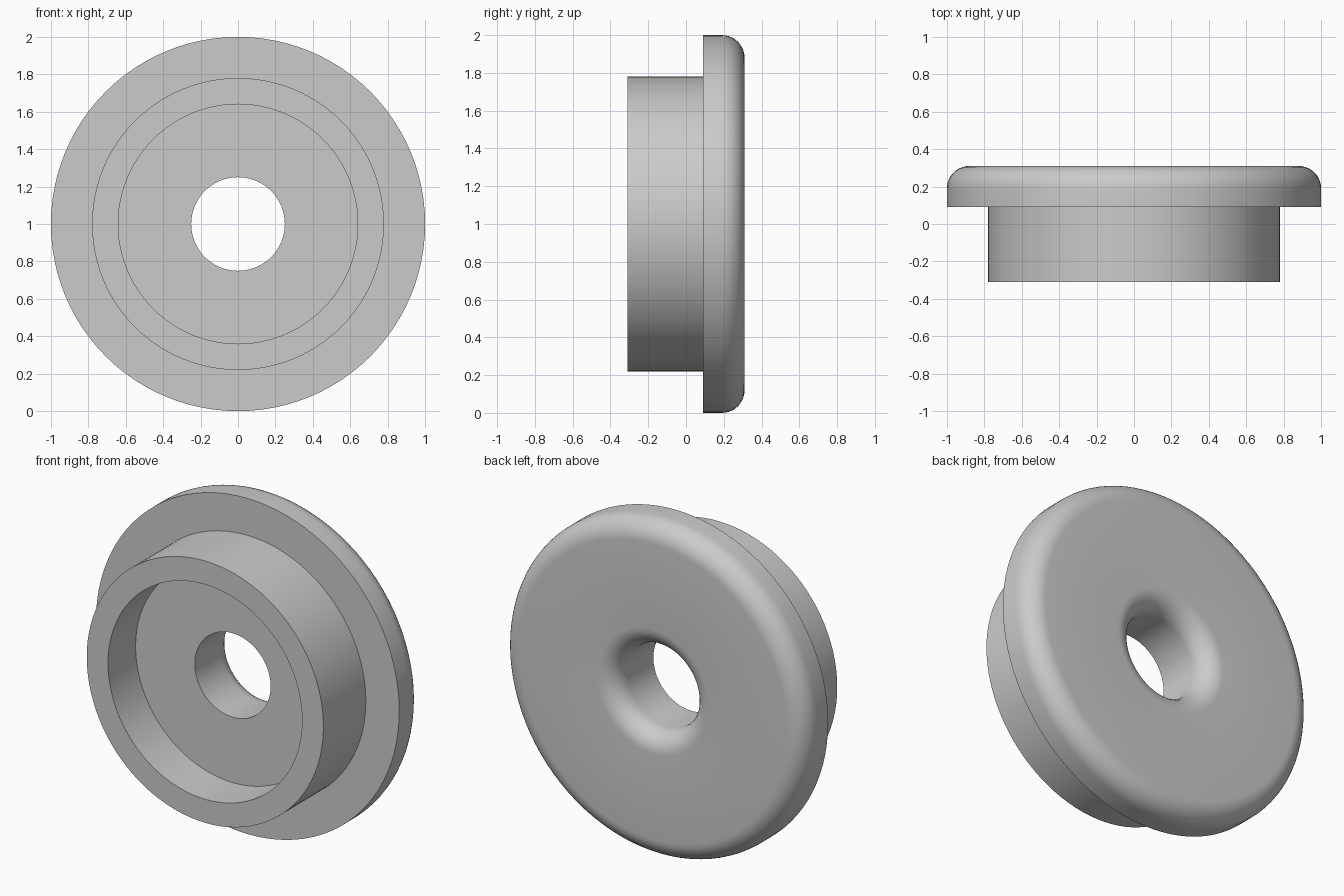
import bpy, bmesh, math
from mathutils import Vector, Matrix

cube = bpy.data.objects.get("Cube")
if cube:
    bpy.data.objects.remove(cube, do_unlink=True)

SEGMENTS = 96
FILLET = 0.12
BACK = 0.31
CENTRE = Vector((0, 0, 1))

grey = bpy.data.materials.new("plain grey")
grey.use_nodes = True
colour = (0.6, 0.6, 0.6, 1)
grey.diffuse_color = colour
grey.node_tree.nodes["Principled BSDF"].inputs["Base Color"].default_value = colour


def arc(radius, start, end, steps=10):
    """Quarter-round points (radius, depth) meeting the back face."""
    angles = [math.radians(start + (end - start) * i / steps) for i in range(steps + 1)]
    return [(radius + FILLET * math.cos(a), BACK - FILLET + FILLET * math.sin(a)) for a in angles]


# Half section: recess floor, hollow boss, flange, rounded rim, flared bore
profile = [(0.25, -0.05), (0.64, -0.05), (0.64, -0.31), (0.78, -0.31), (0.78, 0.09), (1.0, 0.09)]
profile += arc(1.0 - FILLET, 0, 90)
profile += arc(0.25 + FILLET, 90, 180)

# Revolve the closed section about the y axis
bm = bmesh.new()
verts = [bm.verts.new((r, y, 1)) for r, y in profile]
edges = [bm.edges.new((verts[i - 1], verts[i])) for i in range(len(verts))]
bmesh.ops.spin(bm, geom=verts + edges, cent=CENTRE, axis=(0, 1, 0),
               angle=math.tau, steps=SEGMENTS, use_merge=True)
bmesh.ops.remove_doubles(bm, verts=bm.verts, dist=0.0001)
bmesh.ops.recalc_face_normals(bm, faces=bm.faces)

mesh = bpy.data.meshes.new("flanged_bushing")
bm.to_mesh(mesh)
bm.free()
mesh.materials.append(grey)
bushing = bpy.data.objects.new("flanged_bushing", mesh)
bpy.context.collection.objects.link(bushing)

# Smooth the round walls, keep the corners crisp
bpy.ops.object.select_all(action="DESELECT")
bushing.select_set(True)
bpy.context.view_layer.objects.active = bushing
bpy.ops.object.shade_smooth_by_angle(angle=math.radians(30))
